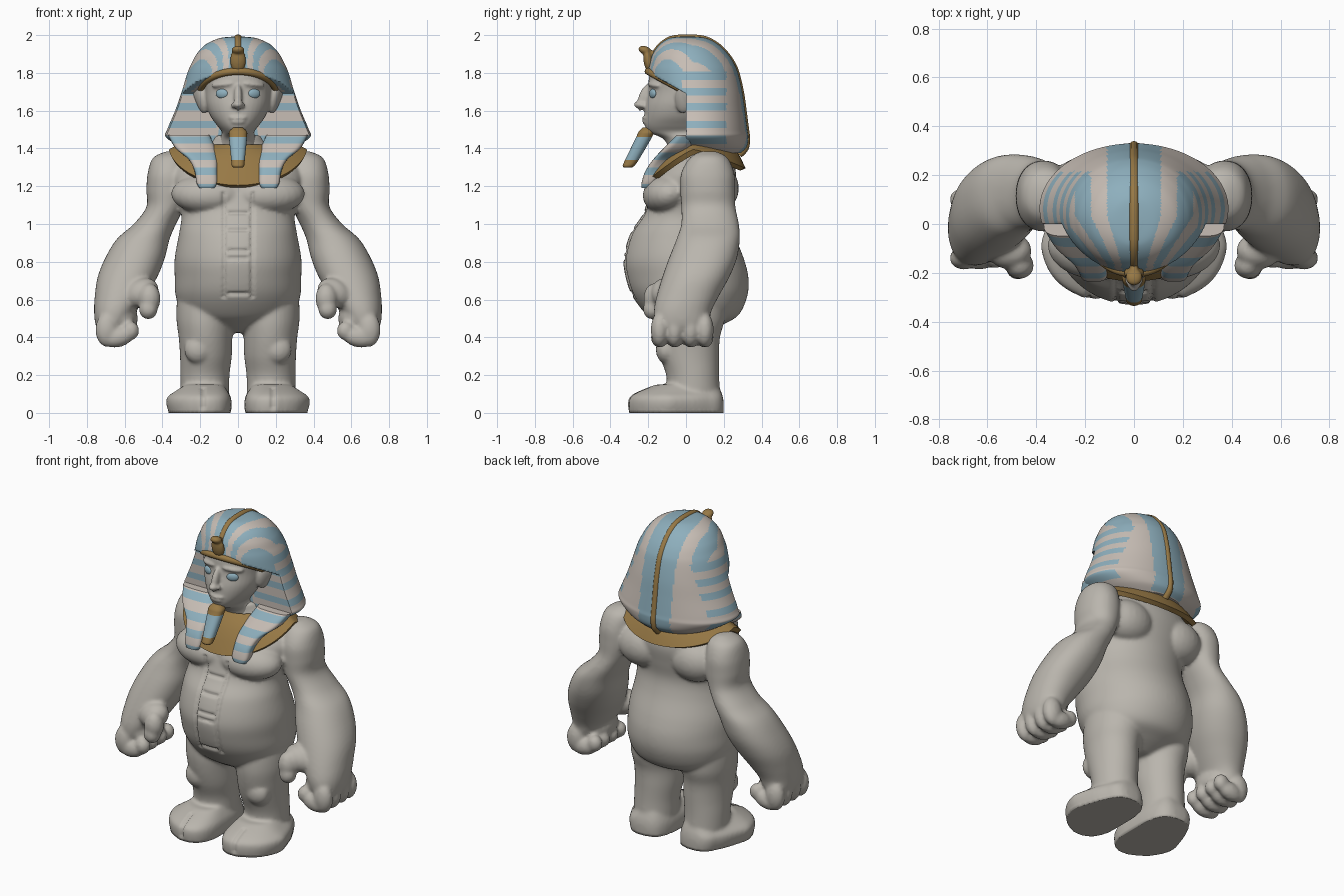
import bpy, bmesh, math
from mathutils import Matrix, Vector, Euler

cube = bpy.data.objects.get("Cube")
if cube:
    bpy.data.objects.remove(cube, do_unlink=True)


def material(name, rgb):
    mat = bpy.data.materials.new(name)
    mat.use_nodes = True
    mat.diffuse_color = (*rgb, 1)
    mat.node_tree.nodes["Principled BSDF"].inputs["Base Color"].default_value = (*rgb, 1)
    return mat


STONE = material("grey stone", (.49, .465, .42))
PALE = material("pale stripe", (.57, .51, .46))
BLUE = material("faded blue", (.27, .43, .51))
GOLD = material("old gold", (.31, .19, .06))


def smooth_rows(rows, steps=6):
    """Catmull-Rom interpolation of number tuples."""
    pts = [rows[0], *rows, rows[-1]]
    out = []
    for p, q, r, s in zip(pts, pts[1:], pts[2:], pts[3:]):
        for k in range(steps):
            t = k / steps
            out.append(tuple(
                b + .5 * t * (c - a + t * (2 * a - 5 * b + 4 * c - d + t * (3 * (b - c) + d - a)))
                for a, b, c, d in zip(p, q, r, s)))
    return out + [rows[-1]]


def loft(bm, rows, side=1, power=1, count=40, steps=6, shape=None):
    """Stack of level sections, each row: centre x, z, half width, front y, back y."""
    rings = []
    for x, z, w, front, back in smooth_rows(rows, steps):
        ring = []
        for k in range(count):
            ang = math.tau * k / count
            c, s = (math.copysign(abs(f) ** power, f) for f in (math.cos(ang), math.sin(ang)))
            co = Vector((x + w * c, (front + back) / 2 + s * (back - front) / 2, z))
            if shape:
                co = shape(co)
            ring.append(bm.verts.new((side * co.x, co.y, co.z)))
        rings.append(ring)
    for low, high in zip(rings, rings[1:]):
        for k in range(count):
            j = (k + 1) % count
            bm.faces.new((low[k], low[j], high[j], high[k]))
    bm.faces.new(rings[0])
    bm.faces.new(rings[-1])


def blob(bm, loc, radii, side=1, tilt=(0, 0, 0)):
    """Ellipsoid, mirrored across x when side is -1."""
    mat = Matrix.LocRotScale(Vector(loc), Euler(tilt), Vector(radii))
    bmesh.ops.create_uvsphere(bm, u_segments=24, v_segments=16, radius=1,
                              matrix=Matrix.Diagonal((side, 1, 1, 1)) @ mat)


def baked(ob):
    deps = bpy.context.evaluated_depsgraph_get()
    return bpy.data.meshes.new_from_object(ob.evaluated_get(deps))


def finish(bm, name, mats, rule=None, voxel=0, angle=50, relax=5):
    """Turn a bmesh into an object, optionally fusing its parts, and paint by rule."""
    bmesh.ops.recalc_face_normals(bm, faces=bm.faces)
    mesh = bpy.data.meshes.new(name)
    bm.to_mesh(mesh)
    bm.free()
    ob = bpy.data.objects.new(name, mesh)
    bpy.context.scene.collection.objects.link(ob)
    if voxel:
        mod = ob.modifiers.new("fuse", "REMESH")
        mod.mode, mod.voxel_size = "VOXEL", voxel
        mod = ob.modifiers.new("soften", "SMOOTH")
        mod.factor, mod.iterations = .5, relax
        mesh = baked(ob)
        ob.modifiers.clear()
        ob.data = mesh
    mesh.materials.clear()
    for mat in mats:
        mesh.materials.append(mat)
    if rule:
        for poly in mesh.polygons:
            poly.material_index = rule(poly.center)
    bpy.ops.object.select_all(action="DESELECT")
    ob.select_set(True)
    bpy.context.view_layer.objects.active = ob
    bpy.ops.object.shade_smooth_by_angle(angle=math.radians(angle))
    return ob


def tube(name, points, radius, mat):
    curve = bpy.data.curves.new(name, "CURVE")
    curve.dimensions, curve.bevel_depth, curve.use_fill_caps = "3D", radius, True
    spline = curve.splines.new("POLY")
    spline.points.add(len(points) - 1)
    for pt, co in zip(spline.points, points):
        pt.co = (*co, 1)
    temp = bpy.data.objects.new(name, curve)
    bpy.context.scene.collection.objects.link(temp)
    bm = bmesh.new()
    bm.from_mesh(baked(temp))
    bpy.data.objects.remove(temp)
    return finish(bm, name, [mat])


def foot_shape(co):
    """Narrow heel, and an outer toe set back from the inner one."""
    ahead = max(0, min(1, (.12 - co.y) / .3))
    co.x = .05 + (co.x - .05) * (.8 + .2 * ahead)
    co.y += .45 * ahead * max(0, co.x - .19)
    return co


# Body: torso, chest, legs, feet, arms and hands fused together
bm = bmesh.new()
loft(bm, [(0, .425, .1, -.06, .1), (0, .47, .2, -.14, .2), (0, .52, .29, -.21, .28),
          (0, .62, .33, -.285, .325), (0, .72, .335, -.32, .33), (0, .82, .335, -.33, .305),
          (0, .95, .312, -.295, .255), (0, 1.05, .3, -.23, .235), (0, 1.15, .33, -.2, .25),
          (0, 1.25, .35, -.18, .265), (0, 1.33, .3, -.13, .25), (0, 1.4, .18, -.08, .2),
          (0, 1.47, .12, -.08, .14)], count=64)
for side in (1, -1):
    blob(bm, (.155, -.1, 1.16), (.2, .13, .105), side, (.25, 0, .1))
    blob(bm, (.18, .16, 1.19), (.16, .12, .13), side)
    loft(bm, [(.175, 0, .12, -.09, .18), (.175, .1, .128, -.1, .18), (.175, .2, .13, -.105, .175),
              (.17, .3, .137, -.14, .175), (.172, .4, .142, -.165, .18), (.174, .5, .152, -.175, .205),
              (.168, .62, .152, -.16, .2), (.16, .7, .13, -.1, .16)], side)
    blob(bm, (.21, -.105, .335), (.075, .055, .075), side)
    loft(bm, [(.205, 0, .17, -.305, .2), (.21, .05, .178, -.31, .2), (.21, .085, .172, -.3, .195),
              (.2, .115, .145, -.25, .185), (.19, .15, .11, -.16, .17)],
         side, power=.65, shape=foot_shape)
    loft(bm, [(.35, 1.385, .03, .08, .16), (.36, 1.35, .09, .02, .22), (.37, 1.27, .108, -.025, .255),
              (.372, 1.18, .113, -.03, .26), (.385, 1.09, .1, -.025, .262), (.44, 1, .112, -.025, .28),
              (.502, .92, .14, -.05, .285), (.545, .82, .158, -.09, .27), (.585, .72, .158, -.125, .23),
              (.622, .62, .136, -.155, .175), (.65, .54, .112, -.17, .135), (.667, .47, .088, -.165, .12),
              (.675, .43, .06, -.15, .1)], side, power=.92)
    blob(bm, (.63, -.03, .5), (.1, .13, .09), side)
    for y in (-.14, -.06, .025, .1):
        blob(bm, (.695, y, .44), (.06, .047, .09), side)
        blob(bm, (.635, y, .4), (.085, .046, .052), side, (0, .25, 0))
        blob(bm, (.568, y, .435), (.045, .041, .05), side)
    blob(bm, (.51, -.11, .635), (.095, .075, .075), side, (0, .5, 0))
    blob(bm, (.468, -.17, .605), (.058, .055, .08), side)
    blob(bm, (.475, -.18, .55), (.05, .048, .055), side)
body = finish(bm, "body", [STONE], voxel=.011, angle=60)


# Carved chest panel, toe lines and flat soles
def groove(offset):
    return math.exp(-(offset / .009) ** 2)


def carve(co, normal):
    a, z = abs(co.x), co.z
    cut = 0
    if co.y < -.12 and .61 < z < 1.17:
        cut = groove(a - .075)
        if a < .055:
            cut = max(groove(z - h) for h in (1.06, .97, .86, .82, .63))
    elif co.y < -.2 and .02 < z < .14:
        cut = groove(a - .185)
    co = co - normal * .013 * cut
    if z < .012:
        co.z = 0
    return co


carved = [carve(v.co, v.normal) for v in body.data.vertices]
body.data.vertices.foreach_set("co", [n for co in carved for n in co])
body.data.update()

# Head with nose, brows, lips and ears
bm = bmesh.new()
loft(bm, [(0, 1.38, .12, -.08, .14), (0, 1.45, .1, -.12, .14), (0, 1.485, .085, -.195, .12),
          (0, 1.52, .11, -.218, .12), (0, 1.57, .145, -.22, .13), (0, 1.63, .168, -.216, .15),
          (0, 1.7, .178, -.2, .17), (0, 1.8, .185, -.19, .18), (0, 1.88, .15, -.12, .16)])
blob(bm, (0, -.222, 1.67), (.022, .03, .075), tilt=(-.35, 0, 0))
blob(bm, (0, -.242, 1.632), (.028, .035, .02))
for h, w in ((1.562, .05), (1.54, .04)):
    blob(bm, (0, -.211, h), (w, .022, .011))
for side in (1, -1):
    blob(bm, (.08, -.168, 1.738), (.065, .026, .016), side, (0, .1, .4))
    blob(bm, (.022, -.23, 1.628), (.016, .02, .014), side)
    blob(bm, (.198, -.01, 1.67), (.026, .05, .088), side, (-.2, .2, -.4))
    blob(bm, (.215, .005, 1.69), (.022, .04, .07), side, (-.2, .2, -.4))
finish(bm, "head", [STONE], voxel=.008, angle=60, relax=5)

bm = bmesh.new()
for side in (1, -1):
    blob(bm, (.085, -.176, 1.69), (.035, .014, .025), side, (0, 0, .4))
finish(bm, "eyes", [BLUE])


# Striped headcloth: hood with an open face and two hanging lappets
def open_face(co):
    brow = max(-.2, min(0, (1.69 - co.z) * 1.8))
    co.y = max(co.y, brow)
    return co


def stripes(c):
    a, y, z = abs(c.x), c.y, c.z
    band = a / max(.05, min(.11, .1 + .3 * y))
    if band < 1 and z > 1.38:
        return 1
    if z < 1.81 and y > -.02 or z < 1.5:
        dash = (z - 1.68) % .085 < .041
        return int(dash and a > .115 and y < .215)
    return int(y < .2 and (1.6 < band < 2.2 or 2.7 < band < 3.3))


hood_rows = [(0, 1.375, .24, -.1, .29), (0, 1.41, .31, -.15, .322), (0, 1.46, .382, -.2, .33),
             (0, 1.5, .375, -.2, .325), (0, 1.6, .333, -.2, .312), (0, 1.7, .298, -.2, .298),
             (0, 1.8, .268, -.2, .275), (0, 1.85, .246, -.192, .255), (0, 1.9, .219, -.176, .222),
             (0, 1.95, .172, -.14, .172), (0, 1.983, .1, -.09, .11), (0, 1.992, .03, -.03, .045)]
bm = bmesh.new()
loft(bm, hood_rows, count=160, steps=10, shape=open_face)
for side in (1, -1):
    loft(bm, [(.165, 1.19, .04, -.235, -.18), (.165, 1.22, .055, -.235, -.16),
              (.17, 1.28, .06, -.215, -.12), (.185, 1.34, .075, -.175, -.07),
              (.225, 1.4, .105, -.12, .02), (.26, 1.47, .11, -.05, .06)],
         side, power=.6, count=48)
finish(bm, "headcloth", [PALE, BLUE], stripes, angle=40)

# Gold ridge, brow band and rearing serpent
path = smooth_rows(hood_rows, 3)
ridge = [(0, r[4] - .01, r[1] - .008) for r in path]
ridge += [(0, r[3] + .01, r[1] - .008) for r in path[::-1] if r[1] > 1.81]
tube("headcloth_ridge", ridge, .02, GOLD)
band = []
for k in range(33):
    ang = .08 + (math.pi - .16) * k / 32
    y = -.2 * math.sin(ang)
    band.append((.2 * math.cos(ang), y, 1.7 - .54 * y))
tube("brow_band", band, .019, GOLD)
bm = bmesh.new()
blob(bm, (0, -.2, 1.865), (.042, .025, .065), tilt=(.15, 0, 0))
blob(bm, (0, -.218, 1.92), (.034, .035, .022), tilt=(-.3, 0, 0))
blob(bm, (0, -.18, 1.9), (.018, .045, .02))
finish(bm, "serpent", [GOLD], voxel=.006)

# Braided beard with gold ends
bm = bmesh.new()
loft(bm, [(0, 1.3, .026, -.33, -.285), (0, 1.31, .033, -.335, -.272), (0, 1.34, .036, -.322, -.25),
          (0, 1.46, .048, -.264, -.18), (0, 1.49, .046, -.25, -.17), (0, 1.51, .025, -.23, -.18)],
     power=.85)
finish(bm, "beard", [BLUE, GOLD], lambda c: int(c.z < 1.335 or c.z > 1.465))

# Broad collar draped over the shoulders
bm = bmesh.new()
rings = []
for t in (0, .25, .5, .75, 1):
    ring = []
    for k in range(72):
        ang = math.tau * k / 72
        c, s = math.cos(ang), math.sin(ang)
        drop = (.19 if s < 0 else .1) * abs(s) ** 1.2
        inner = Vector((.16 * c, .06 + .16 * s, 1.42))
        outer = Vector((.365 * c, .04 + .275 * s, 1.395 - drop))
        co = inner.lerp(outer, t)
        co.z += .03 * math.sin(math.pi * t)
        ring.append(bm.verts.new(co))
    rings.append(ring)
for a, b in zip(rings, rings[1:]):
    for k in range(72):
        j = (k + 1) % 72
        bm.faces.new((a[k], b[k], b[j], a[j]))
bmesh.ops.recalc_face_normals(bm, faces=bm.faces)
bmesh.ops.solidify(bm, geom=bm.faces[:], thickness=.03)
finish(bm, "collar", [GOLD], angle=40)
